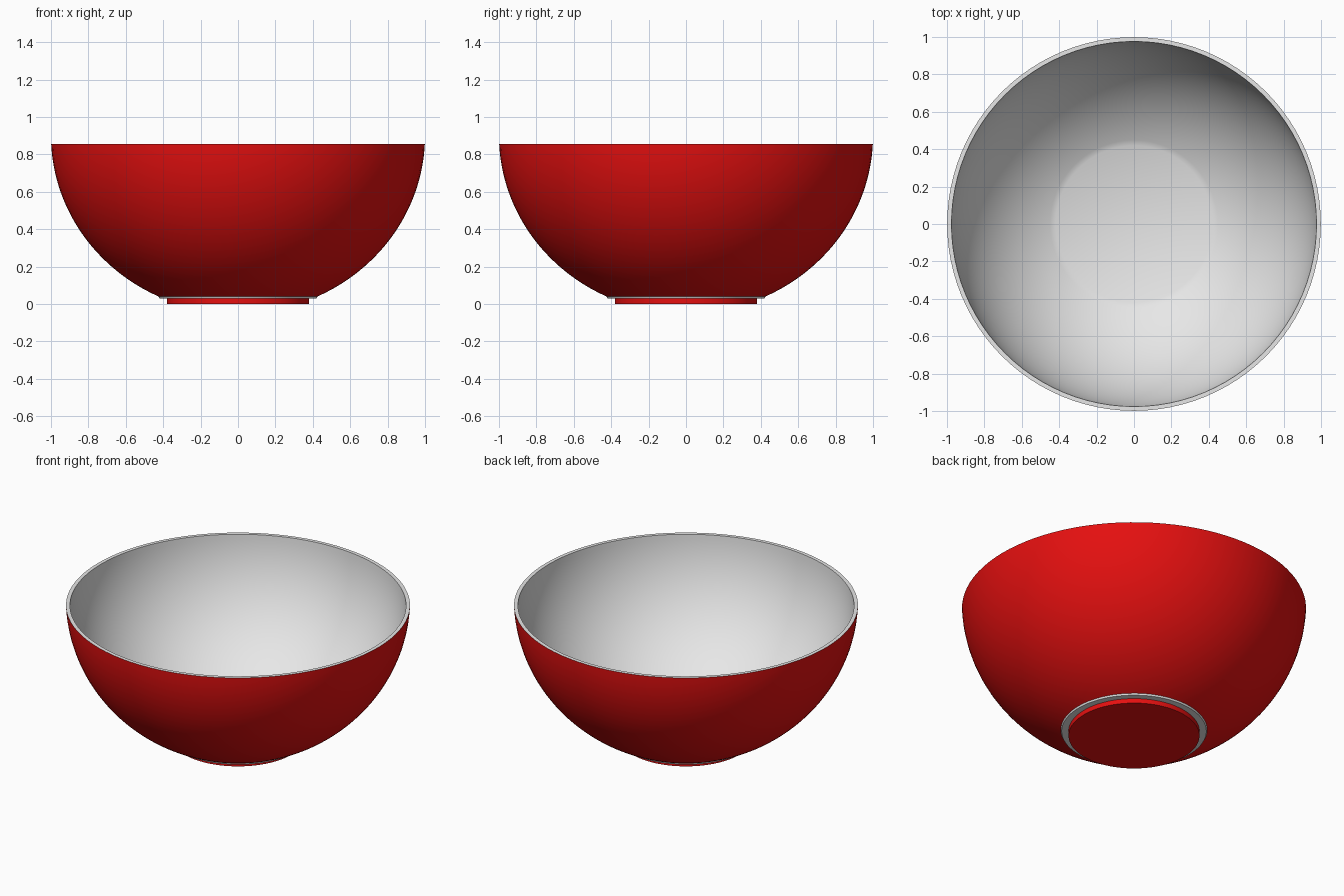
import bpy, bmesh, math

SEGMENTS = 96
RIM_Z = 0.855
CENTRE_Z = 0.9      # height of the ellipse centre behind both walls

if "Cube" in bpy.data.objects:
    bpy.data.objects.remove(bpy.data.objects["Cube"], do_unlink=True)


def make_material(name, colour):
    mat = bpy.data.materials.new(name)
    mat.use_nodes = True
    mat.diffuse_color = colour
    mat.node_tree.nodes["Principled BSDF"].inputs["Base Color"].default_value = colour
    return mat


red = make_material("red glaze", (0.78, 0.005, 0.005, 1))
white = make_material("white glaze", (0.8, 0.8, 0.8, 1))


def wall(radius, depth, bottom_z, steps=32):
    """Points up an elliptical wall, from bottom_z to the rim."""
    start = math.asin((CENTRE_Z - bottom_z) / depth)
    end = math.asin((CENTRE_Z - RIM_Z) / depth)
    angles = [start + (end - start) * i / steps for i in range(steps + 1)]
    return [(radius * math.cos(a), CENTRE_Z - depth * math.sin(a)) for a in angles]


def lathe(name, profile, materials, pick):
    """Spin a (radius, z) profile; pick(i) gives the material of band i."""
    bm = bmesh.new()
    rings = []
    for r, z in profile:
        rings.append([bm.verts.new((r * math.cos(t), r * math.sin(t), z))
                      for t in (2 * math.pi * k / SEGMENTS for k in range(SEGMENTS))])
    for i, (low, high) in enumerate(zip(rings, rings[1:])):
        for k in range(SEGMENTS):
            n = (k + 1) % SEGMENTS
            face = bm.faces.new((low[k], low[n], high[n], high[k]))
            face.material_index = pick(i)
    # Close both ends with flat discs
    bm.faces.new(rings[0][::-1]).material_index = pick(0)
    bm.faces.new(rings[-1]).material_index = pick(len(rings) - 2)
    bmesh.ops.recalc_face_normals(bm, faces=bm.faces)
    mesh = bpy.data.meshes.new(name)
    bm.to_mesh(mesh)
    bm.free()
    for mat in materials:
        mesh.materials.append(mat)
    obj = bpy.data.objects.new(name, mesh)
    bpy.context.collection.objects.link(obj)
    bpy.ops.object.select_all(action='DESELECT')
    obj.select_set(True)
    bpy.context.view_layer.objects.active = obj
    bpy.ops.object.shade_smooth_by_angle(angle=math.radians(30))
    return obj


# Bowl: white base edge, red outer wall, white rim, inner wall and floor
outer = wall(1.0, 0.95, 0.04)
inner = wall(0.977, 0.93, 0.06)[::-1]
bowl_profile = [(0.42, 0.03)] + outer + inner
lathe("bowl", bowl_profile, [red, white],
      lambda i: 0 if 1 <= i < len(outer) else 1)

# Foot: low red disc under the bowl
lathe("foot", [(0.38, 0.0), (0.38, 0.035)], [red], lambda i: 0)
